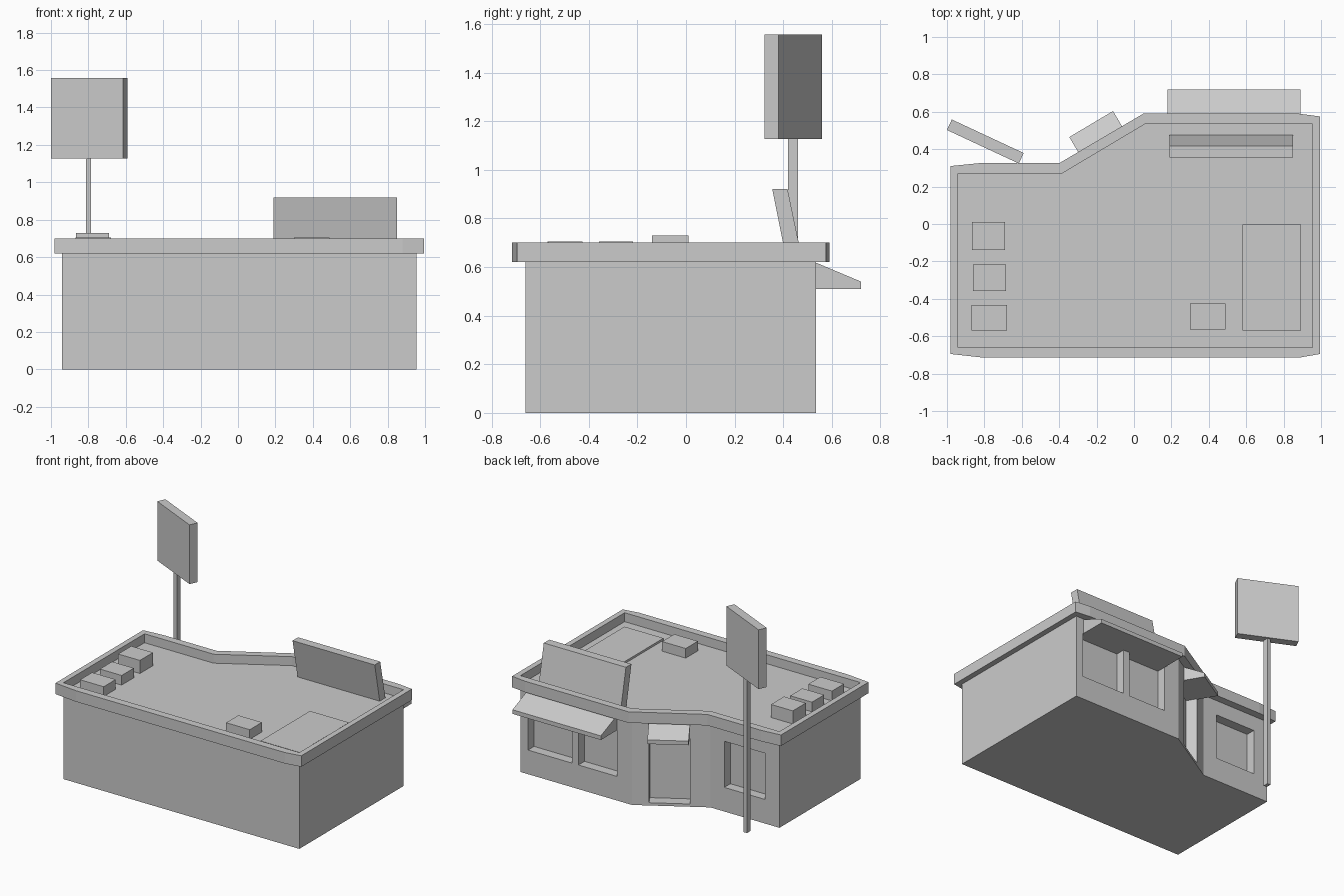
import bpy, bmesh, math
from mathutils import Matrix

if "Cube" in bpy.data.objects:
    bpy.data.objects.remove(bpy.data.objects["Cube"])


def extrude(name, pts, vec, matrix=None):
    """Solid made by sweeping a planar polygon along vec."""
    bm = bmesh.new()
    face = bm.faces.new([bm.verts.new(p) for p in pts])
    moved = bmesh.ops.extrude_face_region(bm, geom=[face])["geom"]
    bmesh.ops.translate(bm, vec=vec, verts=[g for g in moved if isinstance(g, bmesh.types.BMVert)])
    if len(bm.faces) < len(pts) + 2:
        bm.faces.new([v for v in face.verts])
    bmesh.ops.recalc_face_normals(bm, faces=bm.faces)
    if matrix:
        bm.transform(matrix)
    mesh = bpy.data.meshes.new(name)
    bm.to_mesh(mesh)
    bm.free()
    ob = bpy.data.objects.new(name, mesh)
    bpy.context.collection.objects.link(ob)
    return ob


def prism(name, outline, z0, z1):
    return extrude(name, [(x, y, z0) for x, y in outline], (0, 0, z1 - z0))


def box(name, x0, x1, y0, y1, z0, z1, matrix=None):
    pts = [(x0, y0, z0), (x1, y0, z0), (x1, y1, z0), (x0, y1, z0)]
    return extrude(name, pts, (0, 0, z1 - z0), matrix)


def side_profile(name, profile, x0, x1, matrix=None):
    return extrude(name, [(x0, y, z) for y, z in profile], (x1 - x0, 0, 0), matrix)


def cut(ob, cutter):
    cutter.hide_render = True
    mod = ob.modifiers.new("cut", "BOOLEAN")
    mod.operation, mod.solver, mod.object = "DIFFERENCE", "EXACT", cutter
    bpy.context.view_layer.objects.active = ob
    bpy.ops.object.modifier_apply(modifier=mod.name)
    bpy.data.objects.remove(cutter)


def turned(x, y, angle):
    return Matrix.Translation((x, y, 0)) @ Matrix.Rotation(angle, 4, "Z")


ROOF = 0.635
walls = [(-0.94, -0.66), (0.955, -0.66), (0.955, 0.535), (0.06, 0.535), (-0.385, 0.27), (-0.94, 0.27)]
rim = [(-0.98, -0.695), (-0.80, -0.715), (0.88, -0.715), (0.995, -0.695), (0.995, 0.575),
       (0.88, 0.59), (0.05, 0.59), (-0.40, 0.325), (-0.83, 0.325), (-0.98, 0.31)]
entrance = turned(-0.154, 0.408, math.atan2(0.265, 0.445))

# Building walls with recessed windows and doorway
body = prism("building_walls", walls, 0, 0.62)
for x0, x1, y in [(0.18, 0.49, 0.535), (0.54, 0.895, 0.535), (-0.825, -0.497, 0.27)]:
    cut(body, box("window_cutter", x0, x1, y - 0.07, y + 0.1, 0.175, 0.51))
cut(body, box("door_cutter", -0.136, 0.136, -0.08, 0.1, 0.02, 0.52, entrance))

# Roof tray with raised parapet
roof = prism("roof_parapet", rim, 0.62, 0.70)
cut(roof, prism("roof_cutter", walls, ROOF, 0.9))

# Awnings over the windows and the door
side_profile("window_awning", [(0.53, 0.62), (0.72, 0.54), (0.72, 0.51), (0.53, 0.51)], 0.18, 0.89)
side_profile("door_awning", [(-0.005, 0.62), (0.147, 0.545), (0.147, 0.515), (-0.005, 0.515)],
             -0.136, 0.136, entrance)

# Leaning roof sign board
side_profile("roof_sign", [(0.355, 0.92), (0.418, 0.92), (0.477, ROOF), (0.412, ROOF)], 0.19, 0.85)

# Rooftop units and hatch
units = [(-0.865, -0.69, -0.14, 0.01, 0.73), (-0.86, -0.685, -0.357, -0.217, 0.705),
         (-0.87, -0.68, -0.57, -0.432, 0.706), (0.30, 0.49, -0.565, -0.425, 0.705)]
for i, (x0, x1, y0, y1, top) in enumerate(units):
    box(f"roof_unit_{i + 1}", x0, x1, y0, y1, ROOF, top)
box("roof_hatch", 0.58, 0.893, -0.57, -0.002, ROOF, 0.65)

# Roadside sign on a pole
box("sign_pole", -0.812, -0.785, 0.42, 0.46, 0, 1.14)
box("sign_panel", -0.212, 0.212, -0.031, 0.031, 1.127, 1.557, turned(-0.795, 0.441, math.radians(-25)))
